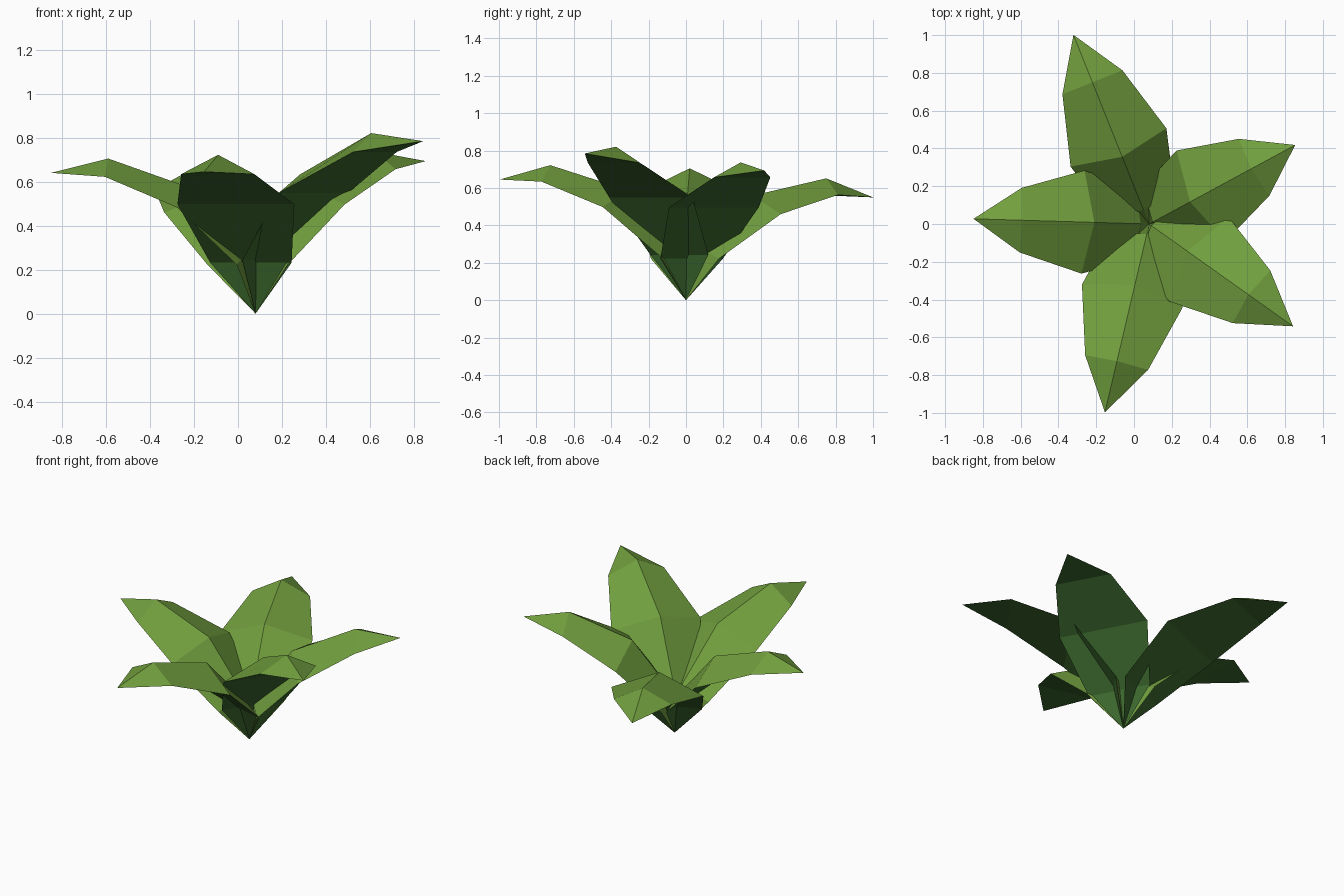
import bpy, bmesh
from math import radians
from mathutils import Matrix, Vector

cube = bpy.data.objects.get("Cube")
if cube:
    bpy.data.objects.remove(cube, do_unlink=True)


def make_material(name, rgb):
    mat = bpy.data.materials.new(name)
    mat.use_nodes = True
    mat.diffuse_color = (*rgb, 1)
    mat.node_tree.nodes["Principled BSDF"].inputs["Base Color"].default_value = (*rgb, 1)
    return mat


light_green = make_material("light leaf green", (0.165, 0.345, 0.048))
dark_green = make_material("dark leaf green", (0.045, 0.142, 0.028))

# Leaf cross-sections: edge reach, edge height, half width, ridge reach, ridge height
SECTIONS = [
    (0.08, 0.222, 0.19, 0.042, 0.272),
    (0.35, 0.483, 0.273, 0.29, 0.57),
    (0.68, 0.622, 0.171, 0.67, 0.705),
]
TIP = (0.93, 0, 0.64)
ROOT = (0.08, 0, 0)


def make_leaf(name, heading, lift, length, height):
    """Ridged solid leaf along +x, then sized, tilted and turned about its root."""
    bm = bmesh.new()
    base = bm.verts.new((0, 0, 0))
    tip = bm.verts.new(TIP)
    rows = []
    for r, z, w, ridge_r, ridge_z in SECTIONS:
        rows.append([bm.verts.new(p) for p in ((r, w, z), (ridge_r, 0, ridge_z), (r, -w, z))])

    # Side pairs: two upper slopes and the flat underside
    for a, b, mat in ((0, 1, 0), (1, 2, 0), (2, 0, 1)):
        faces = [bm.faces.new((base, rows[0][a], rows[0][b]))]
        for low, high in zip(rows, rows[1:]):
            faces.append(bm.faces.new((low[b], low[a], high[a], high[b])))
        faces.append(bm.faces.new((rows[-1][b], rows[-1][a], tip)))
        for f in faces:
            f.material_index = mat
    bmesh.ops.recalc_face_normals(bm, faces=bm.faces)

    size = Matrix.Diagonal((length, 1, height, 1))
    tilt = Matrix.Rotation(radians(-lift), 4, "Y")
    turn = Matrix.Rotation(radians(heading), 4, "Z")
    bm.transform(Matrix.Translation(Vector(ROOT)) @ turn @ tilt @ size)

    mesh = bpy.data.meshes.new(name)
    bm.to_mesh(mesh)
    bm.free()
    mesh.materials.append(light_green)
    mesh.materials.append(dark_green)
    obj = bpy.data.objects.new(name, mesh)
    bpy.context.collection.objects.link(obj)


# Five leaves around the root: heading, extra lift, length, height
make_leaf("right_leaf", 178.3, 0, 1.0, 1.0)
make_leaf("front_leaf", -103.2, -1.7, 1.08, 1.055)
make_leaf("back_leaf", 111.8, -6.9, 1.08, 1.055)
make_leaf("left_back_leaf", 28.4, 4.4, 1.0, 0.975)
make_leaf("left_front_leaf", -35.4, 6.4, 1.093, 1.055)
